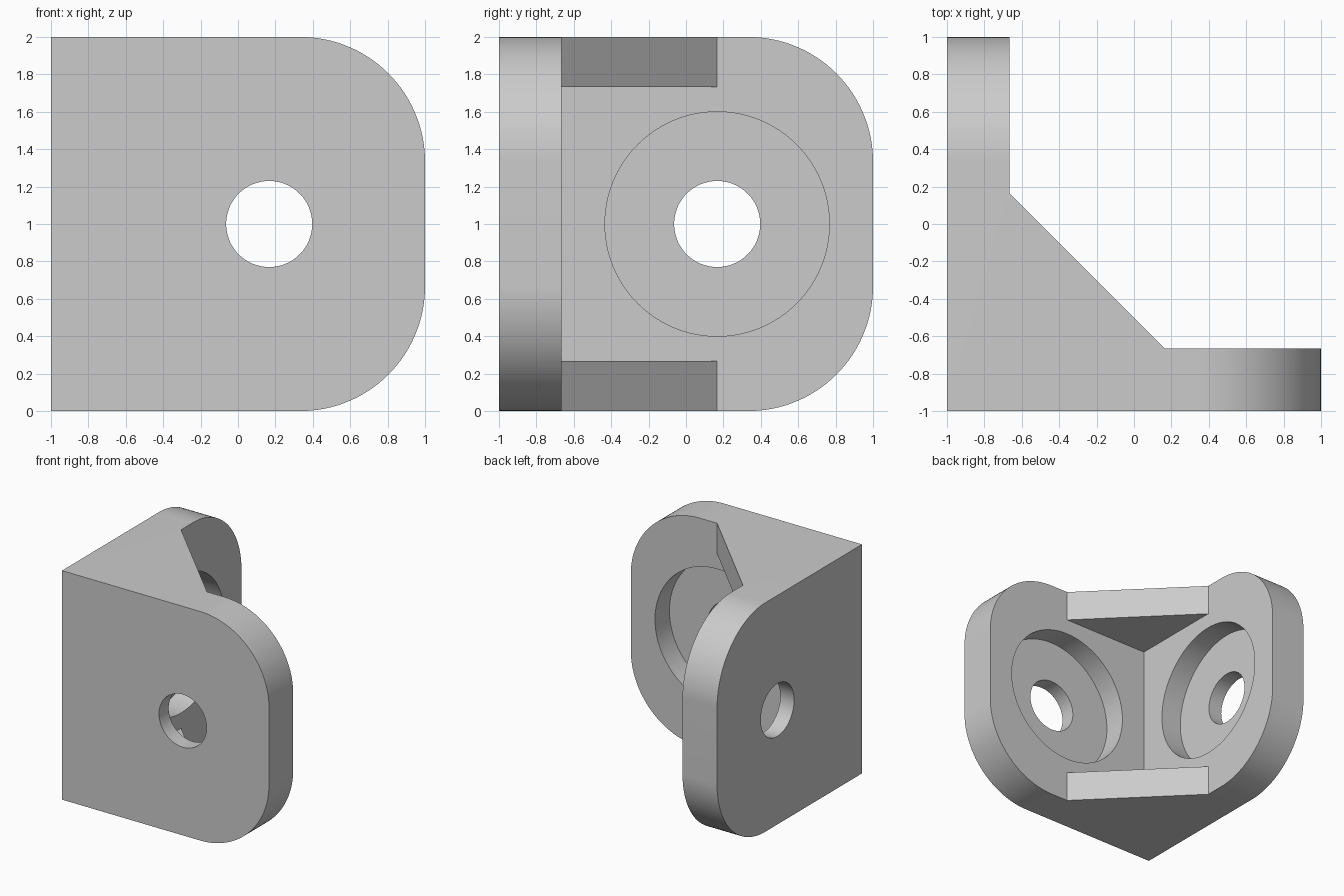
import bpy
import bmesh
from math import pi
from mathutils import Matrix, Vector

if "Cube" in bpy.data.objects:
    bpy.data.objects.remove(bpy.data.objects["Cube"], do_unlink=True)

INNER = -2 / 3       # inner face of both walls
MID = 1 / 6          # bore centre and gusset end
RADIUS = 2 / 3       # rounded outer corners
WEB = 0.267          # thickness of the corner gussets
DEPTH = 0.2          # counterbore depth

grey = bpy.data.materials.new("light_grey")
grey.use_nodes = True
colour = (0.6, 0.6, 0.6, 1)
grey.diffuse_color = colour
grey.node_tree.nodes["Principled BSDF"].inputs["Base Color"].default_value = colour


def new_object(name, bm):
    bmesh.ops.recalc_face_normals(bm, faces=bm.faces[:])
    mesh = bpy.data.meshes.new(name)
    bm.to_mesh(mesh)
    bm.free()
    mesh.materials.append(grey)
    obj = bpy.data.objects.new(name, mesh)
    bpy.context.collection.objects.link(obj)
    return obj


def prism(points, bottom, top):
    bm = bmesh.new()
    face = bm.faces.new([bm.verts.new((x, y, bottom)) for x, y in points])
    result = bmesh.ops.extrude_face_region(bm, geom=[face])
    moved = [g for g in result["geom"] if isinstance(g, bmesh.types.BMVert)]
    bmesh.ops.translate(bm, verts=moved, vec=(0, 0, top - bottom))
    return bm


def cylinder(radius, start, end, axis):
    """Cutter running along x or y between two positions."""
    bm = bmesh.new()
    centre = (start + end) / 2
    if axis == "y":
        place = Matrix.Translation((MID, centre, 1)) @ Matrix.Rotation(pi / 2, 4, "X")
    else:
        place = Matrix.Translation((centre, MID, 1)) @ Matrix.Rotation(pi / 2, 4, "Y")
    bmesh.ops.create_cone(bm, cap_ends=True, segments=96, radius1=radius,
                          radius2=radius, depth=end - start, matrix=place)
    return bm


# Angled bracket body with a diagonal gusset face
footprint = [(-1, -1), (1, -1), (1, INNER), (MID, INNER),
             (INNER, MID), (INNER, 1), (-1, 1)]
body = prism(footprint, 0, 2)

# Round the free corners of both walls
corners = []
for edge in body.edges:
    a, b = (v.co for v in edge.verts)
    level = abs(a.z - b.z) < 0.001
    if level and any(a[i] > 0.99 and b[i] > 0.99 for i in (0, 1)):
        corners.append(edge)
bmesh.ops.bevel(body, geom=corners, offset=RADIUS, segments=32, profile=0.5,
                affect="EDGES", clamp_overlap=False)
bracket = new_object("corner_bracket", body)

# Opening between the gussets, then a counterbored hole in each wall
cutters = [("pocket_cutter", prism([(INNER, INNER), (1.2, INNER), (1.2, 1.2), (INNER, 1.2)],
                                   WEB, 2 - WEB))]
for axis in "xy":
    cutters.append((axis + "_counterbore_cutter", cylinder(0.6, INNER - DEPTH, INNER + 0.1, axis)))
    cutters.append((axis + "_bolt_hole_cutter", cylinder(0.23, -1.2, INNER, axis)))

bpy.context.view_layer.objects.active = bracket
bracket.select_set(True)
for name, bm in cutters:
    cutter = new_object(name, bm)
    cutter.hide_render = True
    cut = bracket.modifiers.new(name, "BOOLEAN")
    cut.operation = "DIFFERENCE"
    cut.solver = "EXACT"
    cut.object = cutter
    bpy.ops.object.modifier_apply(modifier=cut.name)
    bpy.data.objects.remove(cutter, do_unlink=True)

# Smooth curved walls, crisp machined edges
bpy.ops.object.select_all(action="DESELECT")
bracket.select_set(True)
bpy.ops.object.shade_smooth_by_angle(angle=pi / 6)
